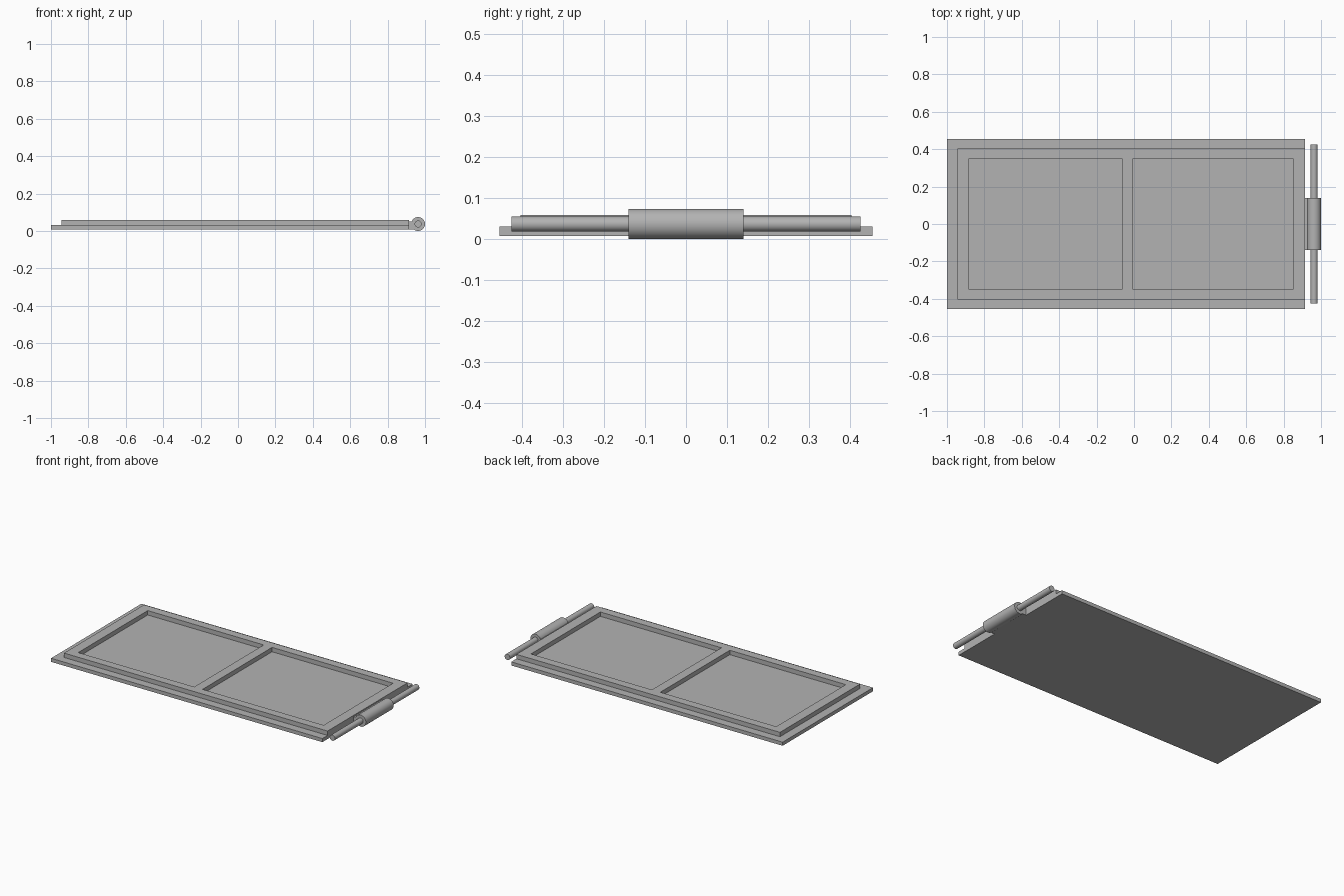
import bpy
import math

cube = bpy.data.objects.get("Cube")
if cube:
    bpy.data.objects.remove(cube, do_unlink=True)

grey = bpy.data.materials.new("plain grey")
grey.use_nodes = True
colour = (0.45, 0.45, 0.45, 1)
grey.diffuse_color = colour
grey.node_tree.nodes["Principled BSDF"].inputs["Base Color"].default_value = colour


def box(name, x0, x1, half_y, z0, z1):
    bpy.ops.mesh.primitive_cube_add(size=1, location=((x0 + x1) / 2, 0, (z0 + z1) / 2))
    ob = bpy.context.object
    ob.name = name
    ob.scale = (x1 - x0, 2 * half_y, z1 - z0)
    bpy.ops.object.transform_apply(location=False, rotation=False, scale=True)
    ob.data.materials.append(grey)
    return ob


def rod(name, radius, half_y):
    bpy.ops.mesh.primitive_cylinder_add(
        vertices=48, radius=radius, depth=2 * half_y,
        location=(0.963, 0, 0.037), rotation=(math.pi / 2, 0, 0))
    ob = bpy.context.object
    ob.name = name
    ob.data.materials.append(grey)
    bpy.ops.object.shade_smooth_by_angle(angle=math.radians(35))
    return ob


# Wide base plate
box("base_plate", -1, 0.914, 0.455, 0.008, 0.031)

# Raised frame with two rectangular openings
frame = box("raised_frame", -0.945, 0.914, 0.403, 0.031, 0.059)
for side, x0, x1 in (("right", -0.882, -0.064), ("left", -0.005, 0.849)):
    cutter = box(side + "_opening_cutter", x0, x1, 0.35, 0, 0.1)
    cutter.hide_render = True
    cutter.hide_set(True)
    cut = frame.modifiers.new(side + " opening", "BOOLEAN")
    cut.object = cutter
    cut.operation = "DIFFERENCE"
    cut.solver = "EXACT"

# Hinge: pin, barrel and the short leaf joining it to the panel
rod("hinge_pin", 0.0185, 0.425)
rod("hinge_barrel", 0.037, 0.14)
box("hinge_leaf", 0.914, 0.94, 0.14, 0.008, 0.05)
